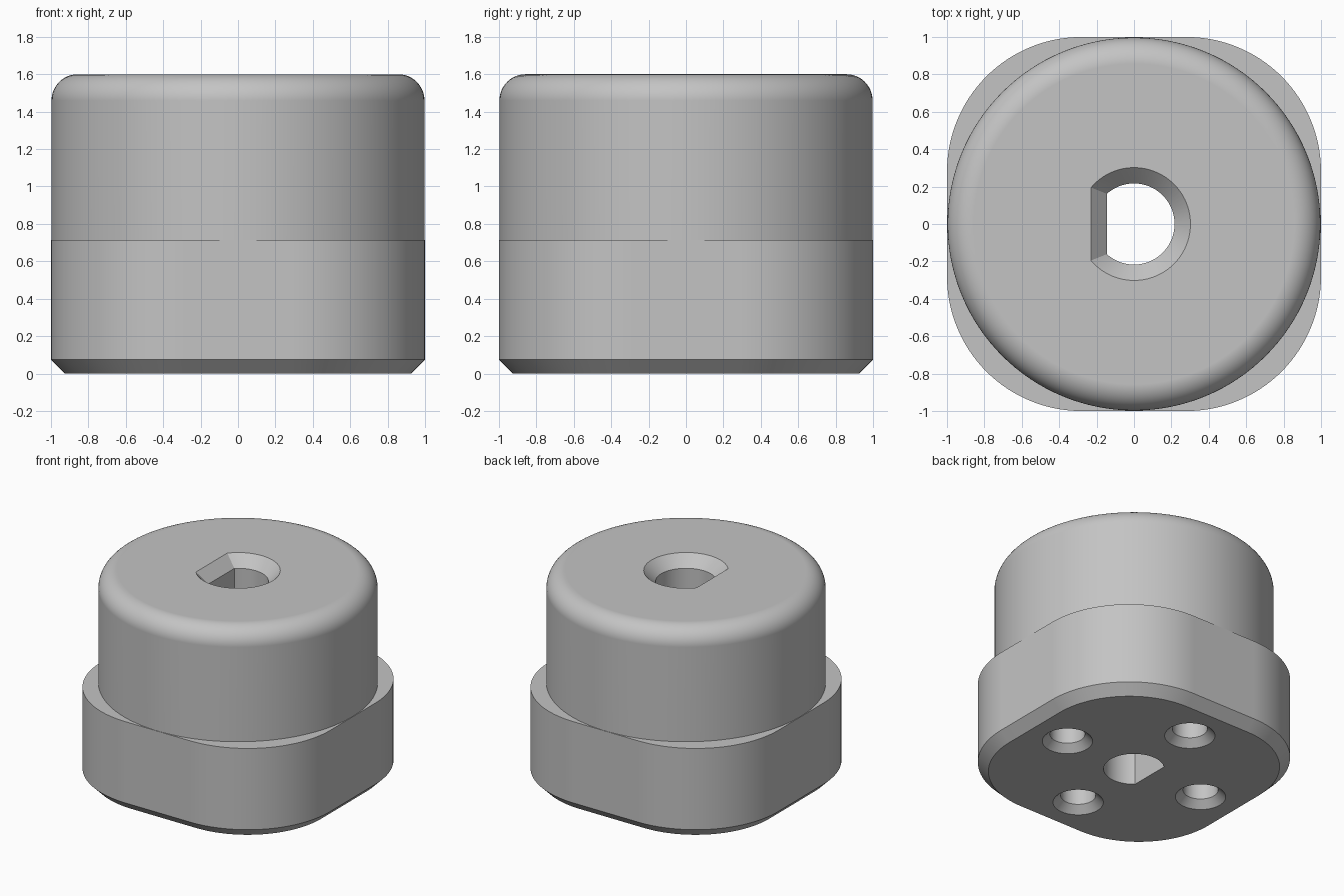
import bpy, bmesh, math

if "Cube" in bpy.data.objects:
    bpy.data.objects.remove(bpy.data.objects["Cube"])

grey = bpy.data.materials.new("plain grey")
grey.use_nodes = True
colour = (0.55, 0.55, 0.55, 1)
grey.diffuse_color = colour
grey.node_tree.nodes["Principled BSDF"].inputs["Base Color"].default_value = colour

TOP, STEP, CHAMFER, FILLET = 1.6, 0.715, 0.075, 0.14
CAP_RADIUS = 0.997


def loft(name, rings):
    """Closed solid through (outline, height) rings of equal point count."""
    bm = bmesh.new()
    loops = [[bm.verts.new((x, y, z)) for x, y in outline] for outline, z in rings]
    n = len(loops[0])
    for low, high in zip(loops, loops[1:]):
        for i in range(n):
            j = (i + 1) % n
            bm.faces.new((low[i], low[j], high[j], high[i]))
    bm.faces.new(loops[0][::-1])
    bm.faces.new(loops[-1])
    bmesh.ops.recalc_face_normals(bm, faces=bm.faces)
    mesh = bpy.data.meshes.new(name)
    bm.to_mesh(mesh)
    bm.free()
    mesh.materials.append(grey)
    obj = bpy.data.objects.new(name, mesh)
    bpy.context.collection.objects.link(obj)
    return obj


def circle(r, n=128, cx=0, cy=0):
    return [(cx + r * math.cos(math.tau * i / n), cy + r * math.sin(math.tau * i / n))
            for i in range(n)]


def rounded_square(half, centre=0.28, steps=32):
    r, points = half - centre, []
    for q in range(4):
        mid = math.radians(45 + 90 * q)
        cx, cy = (math.copysign(centre, f(mid)) for f in (math.cos, math.sin))
        for i in range(steps + 1):
            a = math.pi / 2 * (q + i / steps)
            points.append((cx + r * math.cos(a), cy + r * math.sin(a)))
    return points


def d_shape(r, flat, n=64):
    end = math.acos(-flat / r)
    return [(r * math.cos(a), r * math.sin(a))
            for a in (end * (2 * i / n - 1) for i in range(n + 1))]


def boolean(target, tool, operation):
    tool.hide_render = True
    mod = target.modifiers.new(operation.lower(), "BOOLEAN")
    mod.operation, mod.solver, mod.object = operation, "EXACT", tool
    bpy.context.view_layer.objects.active = target
    bpy.ops.object.modifier_apply(modifier=mod.name)
    bpy.data.objects.remove(tool)


# Rounded square base with chamfered underside
body = loft("knob_body", [(rounded_square(1 - CHAMFER), 0),
                          (rounded_square(1), CHAMFER),
                          (rounded_square(1), STEP)])

# Round cap with filleted rim
cap_rings = [(circle(CAP_RADIUS), STEP / 2)]
for i in range(13):
    a = math.pi / 2 * i / 12
    cap_rings.append((circle(CAP_RADIUS - FILLET * (1 - math.cos(a))),
                      TOP - FILLET * (1 - math.sin(a))))
boolean(body, loft("cap", cap_rings), "UNION")

# D-shaped through bore, countersunk at the top
SINK, OVER = 0.085, 0.02
bore = loft("bore_cutter", [(d_shape(0.217, 0.145), -0.1),
                            (d_shape(0.217, 0.145), TOP - SINK),
                            (d_shape(0.217 + SINK + OVER, 0.145 + SINK + OVER), TOP + OVER)])
boolean(body, bore, "DIFFERENCE")

# Four blind countersunk screw holes underneath
for k in range(4):
    cx, cy = 0.62 * math.cos(k * math.pi / 2), 0.62 * math.sin(k * math.pi / 2)
    hole = loft("screw_hole_cutter", [(circle(r, 48, cx, cy), z) for r, z in
                                      ((0.2, -0.02), (0.125, 0.055), (0.125, 0.5))])
    boolean(body, hole, "DIFFERENCE")

# Smooth curved walls, crisp edges
bpy.ops.object.select_all(action="DESELECT")
body.select_set(True)
bpy.context.view_layer.objects.active = body
bpy.ops.object.shade_smooth_by_angle(angle=math.radians(30))
weighted = body.modifiers.new("weighted_normals", "WEIGHTED_NORMAL")
weighted.keep_sharp = True
